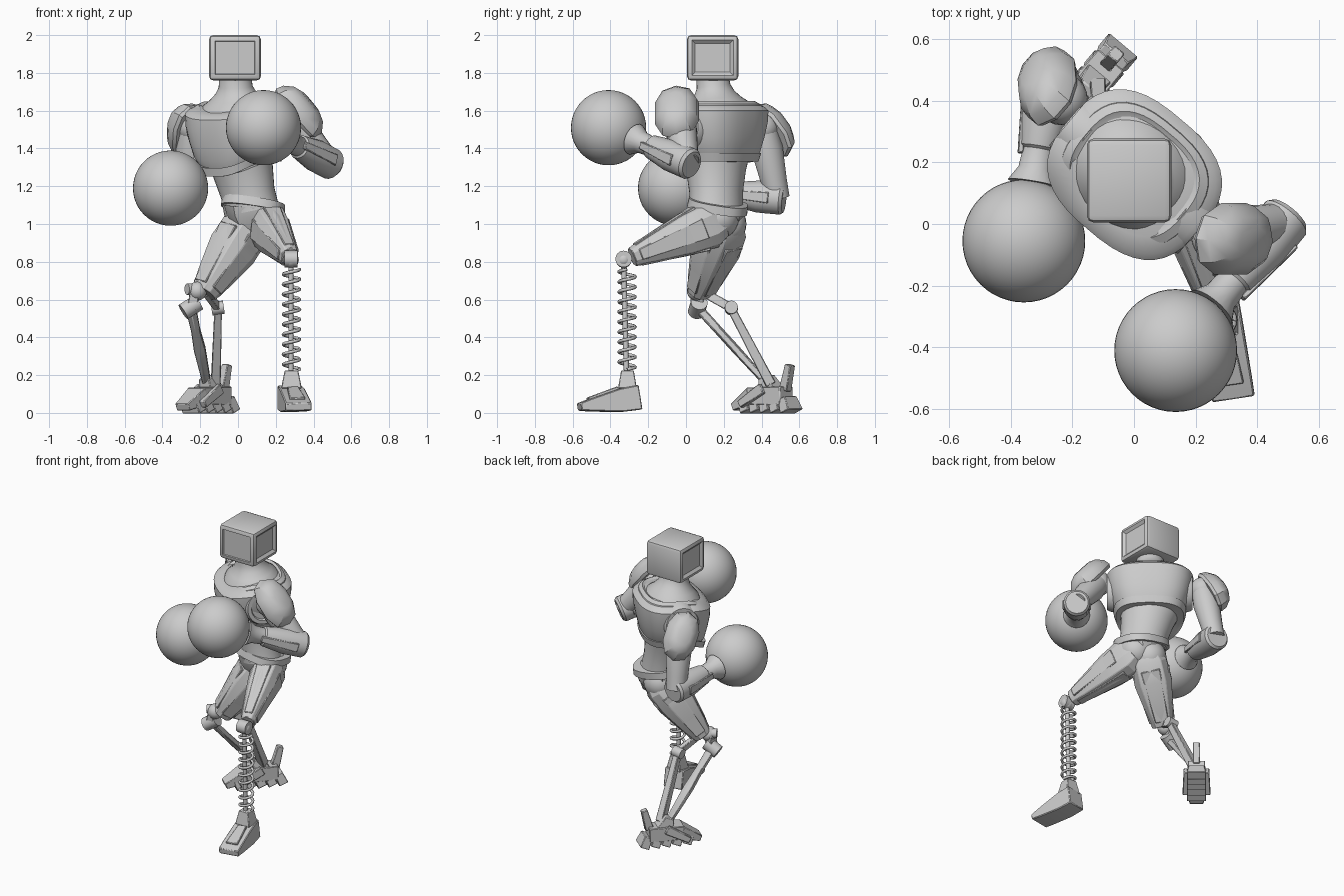
import bpy, bmesh, math
from mathutils import Vector, Matrix

if "Cube" in bpy.data.objects:
    bpy.data.objects.remove(bpy.data.objects["Cube"])

metal = bpy.data.materials.new("plain_grey")
metal.use_nodes = True
GREY = (0.6, 0.6, 0.6, 1)
metal.diffuse_color = GREY
metal.node_tree.nodes["Principled BSDF"].inputs["Base Color"].default_value = GREY


def finish(name, bm, bevel=0, angle=35):
    """Turn a bmesh into a named, shaded object."""
    bmesh.ops.recalc_face_normals(bm, faces=bm.faces)
    mesh = bpy.data.meshes.new(name)
    bm.to_mesh(mesh)
    bm.free()
    ob = bpy.data.objects.new(name, mesh)
    bpy.context.collection.objects.link(ob)
    mesh.materials.append(metal)
    if bevel:
        mod = ob.modifiers.new("bevel", 'BEVEL')
        mod.width, mod.segments = bevel, 1
    bpy.ops.object.select_all(action='DESELECT')
    ob.select_set(True)
    bpy.context.view_layer.objects.active = ob
    bpy.ops.object.shade_smooth_by_angle(angle=math.radians(angle))
    return ob


def frame(a, b, side):
    """Axes with Z from a to b and X close to side."""
    z = (b - a).normalized()
    x = Vector(side)
    x = (x - z * x.dot(z)).normalized()
    return x, z.cross(x), z


def tube(name, a, b, profile, n=24, p=2, side=(1, 0, 0), dip=0, bevel=0, angle=35):
    """Loft of superelliptic rings (t, rx, ry) from a to b; dip lowers the front."""
    a, b = Vector(a), Vector(b)
    x, y, z = frame(a, b, side)
    bm = bmesh.new()
    rings = []
    for t, rx, ry in profile:
        ring = []
        for i in range(n):
            u = math.tau * (i + 0.5) / n
            c, s = math.cos(u), math.sin(u)
            px = math.copysign(abs(c) ** (2 / p), c) * rx
            py = math.copysign(abs(s) ** (2 / p), s) * ry
            drop = dip * max(0, -s) ** 2
            ring.append(bm.verts.new(a.lerp(b, t) + x * px + y * py - z * drop))
        rings.append(ring)
    for r, q in zip(rings, rings[1:]):
        for i in range(n):
            j = (i + 1) % n
            bm.faces.new((r[i], r[j], q[j], q[i]))
    bm.faces.new(rings[0][::-1])
    bm.faces.new(rings[-1])
    return finish(name, bm, bevel, angle)


def bar(name, a, b, start, end=None, side=(1, 0, 0), bevel=0.004):
    """Rectangular bar, optionally tapered."""
    return tube(name, a, b, [(0, *start), (1, *(end or start))], 4, 99, side, bevel=bevel)


def rod(name, a, b, r, n=16):
    return tube(name, a, b, [(0, r, r), (1, r, r)], n, side=(0.3, 0.9, 0.2))


def ball(name, centre, r, seg=24):
    bm = bmesh.new()
    bmesh.ops.create_uvsphere(bm, u_segments=seg, v_segments=seg // 2, radius=r,
                              matrix=Matrix.Translation(centre))
    return finish(name, bm)


# Head: boxy monitor with screen and recessed panels
bm = bmesh.new()
bmesh.ops.create_cube(bm, size=1, matrix=Matrix.Translation((-0.016, 0.141, 1.88))
                      @ Matrix.Diagonal((0.274, 0.272, 0.24, 1)))
bmesh.ops.bevel(bm, geom=bm.edges[:], offset=0.022, segments=2, profile=0.5, affect='EDGES')
bm.normal_update()
for f in [f for f in bm.faces if f.calc_area() > 0.03]:
    if f.normal.y < -0.9:
        bmesh.ops.inset_individual(bm, faces=[f], thickness=0.012, depth=0)
        bmesh.ops.inset_individual(bm, faces=[f], thickness=0.004, depth=-0.008)
    elif abs(f.normal.x) > 0.9:
        bmesh.ops.inset_individual(bm, faces=[f], thickness=0.006, depth=0)
        bmesh.ops.inset_individual(bm, faces=[f], thickness=0.025, depth=-0.015)
finish("head", bm)

# Torso, turned toward the right side
ACROSS, BACK = Vector((0.76, -0.64, 0)), Vector((0.64, 0.76, 0))
mid = Vector((0.002, 0.16, 0))
UP = Vector((0, 0, 1))


def torso(name, profile, p=2.7, dip=0, n=40):
    return tube(name, mid, mid + UP, profile, n, p, ACROSS, dip)


tube("neck", (-0.005, 0.165, 1.57), (-0.015, 0.14, 1.78),
     [(0, .22, .19), (.28, .19, .165), (.42, .148, .132), (.58, .112, .105), (.75, .09, .09),
      (1, .085, .085)], 32, side=ACROSS)
torso("chest", [(1.34, .2, .18), (1.38, .228, .2), (1.46, .255, .218), (1.54, .274, .232),
                (1.60, .278, .234), (1.62, .26, .215), (1.64, .2, .17)], dip=0.05)
torso("chest_rim", [(1.33, .2, .18), (1.33, .217, .195), (1.375, .232, .207),
                    (1.375, .21, .18)], dip=0.08)
torso("collar", [(1.60, .18, .165), (1.61, .24, .205), (1.635, .233, .197),
                 (1.65, .205, .175), (1.635, .18, .155)], dip=0.08)
tube("abdomen", (0.072, 0.16, 1.07), (0.005, 0.158, 1.38),
     [(0, .155, .135), (.3, .15, .135), (.7, .17, .15), (1, .195, .17)], 32, side=ACROSS)
for name, s in (("left", 1), ("right", -1)):
    hole = mid + UP * 1.515
    tube(name + "_arm_socket", hole + ACROSS * s * .2, hole + ACROSS * s * .275,
         [(0, .135, .125), (.75, .125, .115), (1, .115, .105), (1, .09, .08), (.8, .085, .075)],
         28, side=UP)

# Pelvis
tube("belt", (0.078, 0.165, 1.075), (0.085, 0.172, 1.12),
     [(0, .16, .15), (0, .172, .162), (1, .168, .158), (1, .15, .14)], 20, 2.6)
tube("pelvis", (0.065, 0.17, 0.88), (0.08, 0.165, 1.09),
     [(0, .035, .06), (.4, .08, .1), (.75, .14, .14), (1, .16, .15)], 10, 2.5)


def thigh(side_name, a, b, radii, side):
    """Faceted thigh with long armour strips and a knee cuff."""
    a, b = Vector(a), Vector(b)
    x, y, z = frame(a, b, side)
    prof = list(zip((0, .12, .4, .8, 1), *radii))
    tube(side_name + "_thigh", a, b, prof, 10, 2.6, side, bevel=0.004, angle=25)
    for k, d in enumerate((x, -x, y, -y)):
        rx = radii[0] if k < 2 else radii[1]
        wide = radii[1] if k < 2 else radii[0]
        bar(f"{side_name}_thigh_strip_{k}", a.lerp(b, .22) + d * (rx[1] * .6 + rx[2] * .4 - .012),
            a.lerp(b, .93) + d * (rx[4] - .002), (wide[2] * .5, .014), (wide[4] * .6, .012),
            z.cross(d))


thigh("left", (0.135, 0.18, 1.02), (0.275, -0.285, 0.825),
      ((.09, .105, .095, .062, .045), (.10, .13, .115, .075, .052)), (1, 0.3, 0))
thigh("right", (0.07, 0.21, 1.02), (-0.18, 0.075, 0.635),
      ((.09, .12, .125, .09, .072), (.10, .125, .125, .088, .062)), ACROSS)
ball("left_hip", (0.13, 0.17, 1.03), 0.11)
ball("right_hip", (0.05, 0.21, 1.0), 0.11)

# Left lower leg: knee, spring and wedge foot
ball("left_knee", (0.28, -0.33, 0.81), 0.042)
rod("left_knee_pin", (0.245, -0.33, 0.815), (0.315, -0.33, 0.815), 0.044)
rod("spring_core", (0.28, -0.315, 0.2), (0.28, -0.33, 0.8), 0.014)
curve = bpy.data.curves.new("spring", 'CURVE')
curve.dimensions, curve.bevel_depth, curve.bevel_resolution = '3D', 0.009, 1
path = curve.splines.new('POLY')
turns, steps = 10, 20
path.points.add(turns * steps)
for i, pt in enumerate(path.points):
    u = math.tau * i / steps
    pt.co = (0.283 + .043 * math.cos(u), -0.312 + .043 * math.sin(u),
             0.23 + 0.53 * i / (turns * steps), 1)
spring = bpy.data.objects.new("spring", curve)
bpy.context.collection.objects.link(spring)
curve.materials.append(metal)
bar("left_ankle", (0.283, -0.31, 0.13), (0.283, -0.31, 0.225), (.055, .05), (.036, .034))
heel, toe = Vector((0.273, -0.25, 0.082)), Vector((0.322, -0.565, 0.032))
tube("left_foot", heel, toe, [(0, .066, .066), (.32, .068, .062), (.8, .07, .034), (1, .07, .02)],
     4, 99, bevel=0.005)
bar("left_foot_plate", (0.29, -0.36, 0.125), (0.315, -0.52, 0.072), (.03, .016), (.042, .01))

# Right lower leg: knee, struts and linkage
ball("right_knee", (-0.215, 0.055, 0.645), 0.05)
rod("right_knee_pin", (-0.27, 0.04, 0.655), (-0.17, 0.09, 0.655), 0.03)
rod("shin_joint", (-0.29, 0.055, 0.535), (-0.21, 0.07, 0.585), 0.045)
bar("knee_link", (-0.225, 0.055, 0.66), (-0.245, 0.06, 0.55), (.025, .035))
tube("shin_strut", (-0.25, 0.06, 0.56), (-0.165, 0.425, 0.16),
     [(0, .03, .025), (.3, .026, .024), (.55, .034, .024), (1, .024, .02)], 6, 3, bevel=0.003)
bar("calf_link", (-0.17, 0.09, 0.64), (-0.105, 0.24, 0.555), (.016, .024))
rod("calf_joint", (-0.14, 0.24, 0.55), (-0.075, 0.24, 0.56), 0.035)
bar("calf_strut", (-0.105, 0.24, 0.55), (-0.118, 0.45, 0.15), (.02, .022), (.026, .028))

# Right foot: raised heel, slatted sole and claws
FWD, foot = -BACK, Vector((-0.157, 0.433, 0))


def foot_bar(name, d0, z0, d1, z1, start, end=None, shift=0):
    off = foot + ACROSS * shift
    bar(name, off + FWD * d0 + UP * z0, off + FWD * d1 + UP * z1, start, end, ACROSS)


foot_bar("right_foot_body", -.13, .09, .1, .09, (.055, .05), (.06, .045))
foot_bar("right_ankle", -.03, .1, .01, .19, (.05, .06), (.035, .03))
foot_bar("right_toe_cap", .08, .09, .215, .03, (.062, .045), (.045, .02))
foot_bar("heel_fin", -.12, .12, -.155, .255, (.022, .028), (.022, .02))
for i in range(5):
    d = -.15 + .07 * i
    foot_bar(f"sole_slat_{i}", d - .015, .008, d + .015, .08, (.062, .032), (.05, .026))
for s in (-1, 1):
    foot_bar(f"side_claw_{s}", -.02, .13, .13, .045, (.012, .03), (.02, .02), s * .07)


def arm(side_name, shoulder, elbow, glove, pad, normal, sizes, side):
    """Shoulder, armour pad, upper arm, forearm and round glove."""
    shoulder, elbow, glove = Vector(shoulder), Vector(elbow), Vector(glove)
    pad, normal = Vector(pad), Vector(normal).normalized()
    ball(side_name + "_shoulder", shoulder, 0.085)
    tube(side_name + "_upper_arm", shoulder, elbow,
         [(0, .075, .075), (.3, .085, .085), (.75, .07, .07), (1, .065, .065)], 20)
    w, h = sizes
    tube(side_name + "_shoulder_pad", pad - normal * .035, pad + normal * .08,
         [(0, w * .9, h * .93), (.15, w, h), (.5, w * .95, h * .93), (.85, w * .68, h * .7),
          (1, w * .4, h * .42)], 10, 2.3, side, angle=30)
    d = (glove - elbow).normalized()
    wrist = glove - d * .19
    tube(side_name + "_forearm", elbow - d * .035, wrist,
         [(0, .072, .072), (.04, .085, .085), (.35, .086, .086), (.7, .064, .064),
          (.72, .054, .054), (.88, .058, .058), (1, .085, .085)], 20)
    x, y, z = frame(elbow, glove, (0, 0, 1))
    for s in (-1, 1):
        bar(f"{side_name}_forearm_strip_{s}", elbow.lerp(wrist, .1) + y * s * .08,
            elbow.lerp(wrist, .75) + y * s * .058, (.03, .012), (.02, .01), x)
    ball(side_name + "_glove", glove, 0.199, 48)


arm("left", (0.27, -0.04, 1.57), (0.48, 0.005, 1.325), (0.135, -0.41, 1.51),
    (0.325, -0.05, 1.595), (0.72, -0.12, 0.6), (.122, .172), (0, 1, 0))
arm("right", (-0.235, 0.405, 1.51), (-0.265, 0.485, 1.135), (-0.357, -0.055, 1.19),
    (-0.28, 0.45, 1.5), (-0.62, 0.52, 0.42), (.11, .165), ACROSS + BACK)
